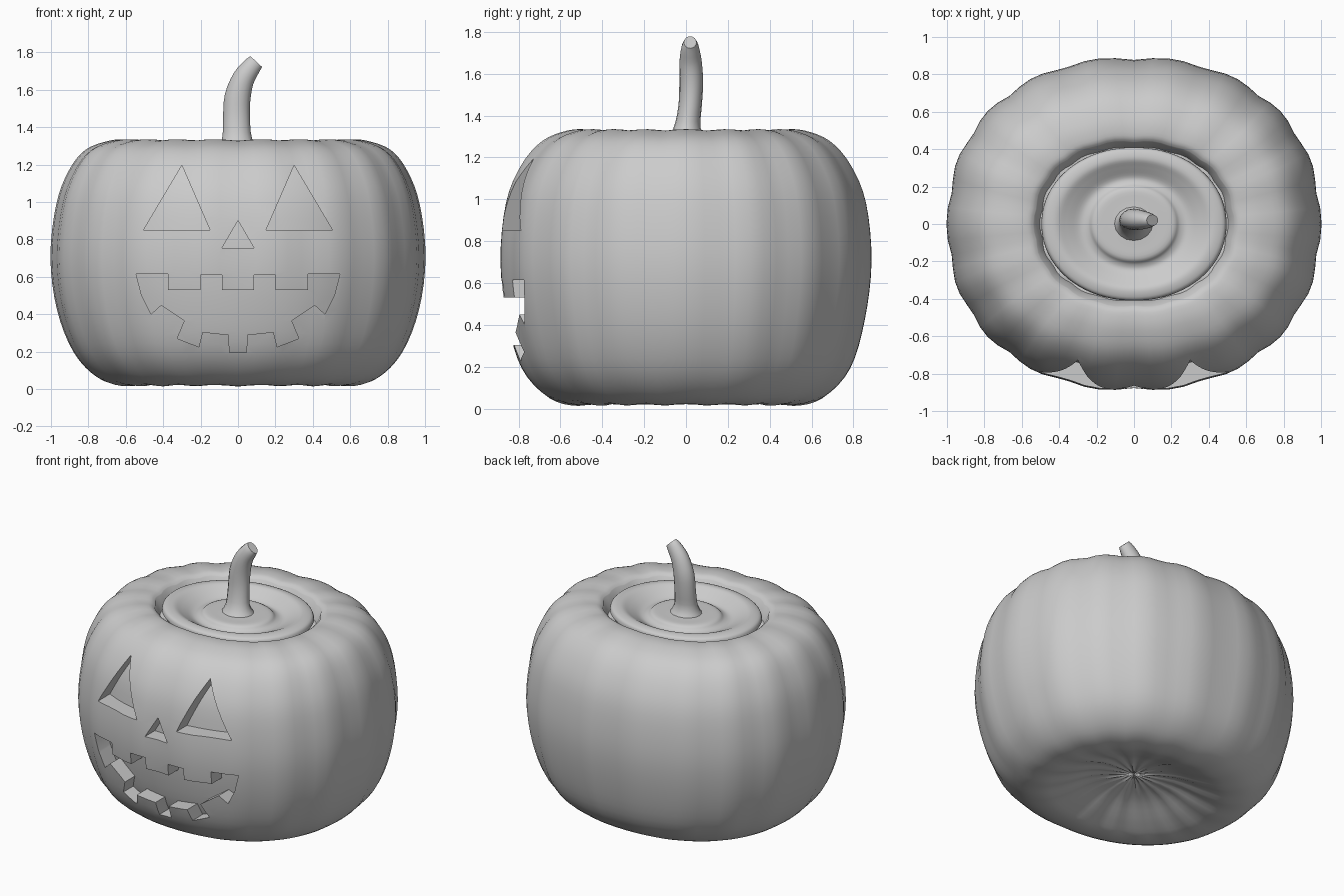
import bpy, bmesh, math
from mathutils import Vector

if "Cube" in bpy.data.objects:
    bpy.data.objects.remove(bpy.data.objects["Cube"])

SEG = 80


def smooth_path(pts, steps=4):
    """Catmull-Rom interpolation through tuples."""
    p = [Vector(q) for q in pts]
    p = [p[0]] + p + [p[-1]]
    out = []
    for i in range(1, len(p) - 2):
        a, b, c, d = p[i - 1:i + 3]
        for s in range(steps):
            t = s / steps
            out.append(0.5 * (2 * b + (c - a) * t + (2 * a - 5 * b + 4 * c - d) * t * t
                              + (3 * b - a - 3 * c + d) * t ** 3))
    return out + [p[-1]]


def add_mesh(name, rings):
    """Loft closed rings of points, capped at both ends."""
    bm = bmesh.new()
    loops = [[bm.verts.new(co) for co in ring] for ring in rings]
    n = len(loops[0])
    for a, b in zip(loops, loops[1:]):
        for i in range(n):
            j = (i + 1) % n
            bm.faces.new((a[i], a[j], b[j], b[i]))
    bm.faces.new(loops[0])
    bm.faces.new(loops[-1])
    bmesh.ops.recalc_face_normals(bm, faces=bm.faces)
    me = bpy.data.meshes.new(name)
    bm.to_mesh(me)
    bm.free()
    ob = bpy.data.objects.new(name, me)
    bpy.context.collection.objects.link(ob)
    return ob


def oval(rx, ry, z, ribs=0.0, power=2.2):
    """Slightly squared oval with pumpkin ribs."""
    ring = []
    for i in range(SEG):
        t = 2 * math.pi * i / SEG
        c, s = math.cos(t), math.sin(t)
        w = ribs * (abs(math.cos(9 * t)) - 0.6)
        x = math.copysign(abs(c) ** (2 / power), c) * rx * (1 + w)
        y = math.copysign(abs(s) ** (2 / power), s) * ry * (1 + w)
        ring.append((x, y, z + 0.4 * w))
    return ring


def activate(ob):
    bpy.ops.object.select_all(action='DESELECT')
    ob.select_set(True)
    bpy.context.view_layer.objects.active = ob


def cut(ob, cutter):
    activate(ob)
    m = ob.modifiers.new("cut", 'BOOLEAN')
    m.operation, m.solver, m.object = 'DIFFERENCE', 'EXACT', cutter
    bpy.ops.object.modifier_apply(modifier=m.name)


def shade(ob, deg=40):
    activate(ob)
    bpy.ops.object.shade_smooth_by_angle(angle=math.radians(deg))


# Body: concave base, rounded sides, rim, then the groove under the lid
outer = smooth_path([
    (0.005, 0.005, 0.15), (0.25, 0.22, 0.12), (0.45, 0.40, 0.05), (0.60, 0.52, 0.018),
    (0.74, 0.66, 0.055), (0.87, 0.785, 0.19), (0.96, 0.855, 0.42), (0.995, 0.888, 0.70),
    (0.965, 0.862, 0.98), (0.90, 0.79, 1.16), (0.81, 0.69, 1.275), (0.68, 0.57, 1.325),
    (0.57, 0.475, 1.33), (0.53, 0.44, 1.31)])
pocket = [Vector(v) for v in ((0.50, 0.41, 1.22), (0.005, 0.005, 1.20))]
body = add_mesh("pumpkin_body", [oval(*v, ribs=0.02) for v in outer + pocket])

# Inner wall that forms the floor of the carving
inner = add_mesh("inner_wall", [oval(v[0] * 0.90, v[1] * 0.878, 0.67 + (v[2] - 0.67) * 0.97)
                                for v in outer])

# Carved face outlines, half of the mouth is mirrored
eye = [(0.15, 0.85), (0.505, 0.85), (0.30, 1.195)]
nose = [(-0.085, 0.755), (0.085, 0.755), (0, 0.90)]
half = [(0.085, 0.53), (0.085, 0.61), (0.2, 0.61), (0.2, 0.53), (0.375, 0.53), (0.375, 0.615),
        (0.545, 0.615), (0.515, 0.50), (0.465, 0.40), (0.41, 0.45), (0.285, 0.365),
        (0.325, 0.27), (0.21, 0.225), (0.19, 0.305), (0.05, 0.29), (0.045, 0.195)]
mirror = lambda pts: [(-x, z) for x, z in reversed(pts)]
for name, outline in (("eye_right", eye), ("eye_left", mirror(eye)), ("nose", nose),
                      ("mouth", half + mirror(half))):
    cutter = add_mesh(name + "_cutter", [[(x, y, z) for x, z in outline] for y in (-1.1, -0.45)])
    cutter.hide_render = True
    cut(cutter, inner)
    cut(body, cutter)
    bpy.data.objects.remove(cutter)
bpy.data.objects.remove(inner)
shade(body)

# Lid with raised rim, dip and central mound
lid_profile = [Vector(v) for v in ((0.005, 0.005, 1.21), (0.45, 0.37, 1.21))] + smooth_path([
    (0.495, 0.41, 1.28), (0.48, 0.40, 1.31), (0.42, 0.35, 1.32), (0.36, 0.305, 1.295),
    (0.29, 0.25, 1.262), (0.245, 0.215, 1.268), (0.21, 0.185, 1.292), (0.12, 0.11, 1.295),
    (0.005, 0.005, 1.30)])
lid = add_mesh("lid", [oval(*v, power=2.05) for v in lid_profile])
shade(lid, 50)

# Bent stem: x, y, z, half width in x, half width in y, tilt
stem_path = smooth_path([
    (0, 0.0, 1.27, 0.12, 0.11, 0), (-0.005, 0.005, 1.34, 0.08, 0.065, 0),
    (-0.008, 0.02, 1.45, 0.072, 0.056, 0.05), (-0.002, 0.025, 1.56, 0.07, 0.057, 0.25),
    (0.03, 0.022, 1.66, 0.06, 0.053, 0.55), (0.075, 0.02, 1.725, 0.05, 0.042, 0.75),
    (0.098, 0.02, 1.75, 0.042, 0.03, 0.75)], 3)
rings = []
for x, y, z, a, b, tilt in stem_path:
    rings.append([(x + a * math.cos(t) * math.cos(tilt), y + b * math.sin(t),
                   z - a * math.cos(t) * math.sin(tilt))
                  for t in (2 * math.pi * i / 16 for i in range(16))])
shade(add_mesh("stem", rings))
